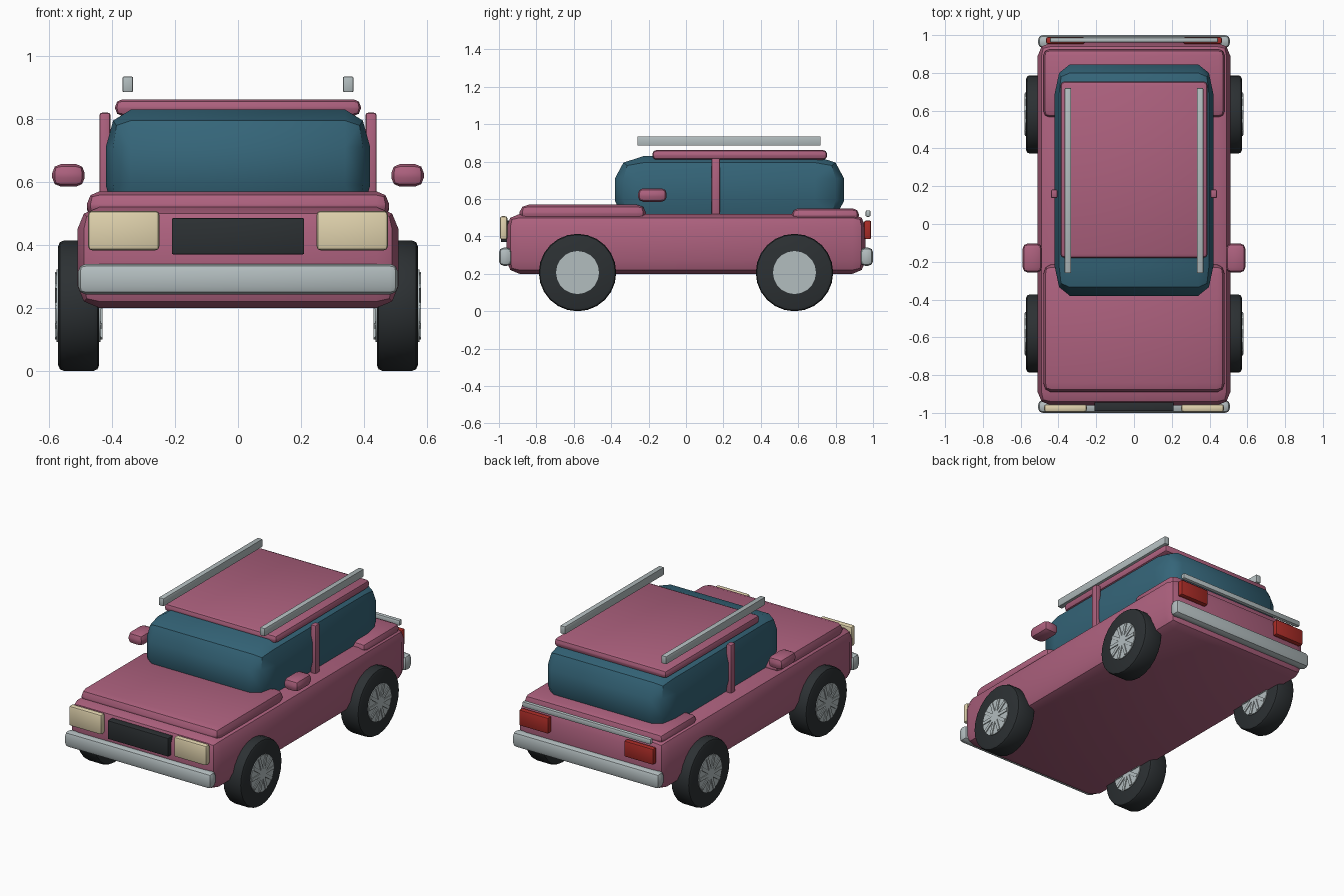
import bpy, bmesh
from math import pi, radians
from mathutils import Matrix, Vector

if "Cube" in bpy.data.objects:
    bpy.data.objects.remove(bpy.data.objects["Cube"])


def material(name, rgb):
    m = bpy.data.materials.new(name)
    m.diffuse_color = (*rgb, 1)
    m.use_nodes = True
    m.node_tree.nodes["Principled BSDF"].inputs["Base Color"].default_value = m.diffuse_color
    return m


PAINT = material("paint", (0.42, 0.12, 0.21))
GLASS = material("glass", (0.035, 0.13, 0.19))
CHROME = material("chrome", (0.45, 0.51, 0.52))
RUBBER = material("rubber", (0.025, 0.03, 0.033))
LAMP = material("lamp", (0.75, 0.65, 0.42))
RED = material("red_lens", (0.40, 0.025, 0.02))


def finish(name, bm, mat):
    bmesh.ops.recalc_face_normals(bm, faces=bm.faces[:])
    me = bpy.data.meshes.new(name)
    bm.to_mesh(me)
    bm.free()
    me.materials.append(mat)
    ob = bpy.data.objects.new(name, me)
    bpy.context.collection.objects.link(ob)
    bpy.context.view_layer.objects.active = ob
    ob.select_set(True)
    bpy.ops.object.shade_smooth_by_angle(angle=radians(40))
    ob.select_set(False)
    return ob


def box(name, mat, x, y, z, bevel=0.01, seg=2):
    """Rounded box from axis ranges; bevel may differ per axis."""
    b = Vector(bevel if isinstance(bevel, tuple) else (bevel,) * 3)
    lo, hi = Vector((x[0], y[0], z[0])), Vector((x[1], y[1], z[1]))
    bm = bmesh.new()
    bmesh.ops.create_cube(bm, size=1)
    size = hi - lo
    bmesh.ops.scale(bm, vec=[size[i] / b[i] for i in range(3)], verts=bm.verts)
    bmesh.ops.bevel(bm, geom=bm.edges[:], offset=1, segments=seg,
                    profile=0.5, affect='EDGES')
    bmesh.ops.scale(bm, vec=b, verts=bm.verts)
    bmesh.ops.translate(bm, vec=(lo + hi) / 2, verts=bm.verts)
    return finish(name, bm, mat)


def pair(name, mat, x, y, z, bevel=0.01, seg=2):
    box(name + "_right", mat, x, y, z, bevel, seg)
    box(name + "_left", mat, (-x[1], -x[0]), y, z, bevel, seg)


def cylinder(name, mat, centre, radius, depth, sides, bevel):
    bm = bmesh.new()
    bmesh.ops.create_cone(bm, cap_ends=True, segments=sides, radius1=radius,
                          radius2=radius, depth=depth)
    rims = [e for e in bm.edges if abs(e.verts[0].co.z - e.verts[1].co.z) < 1e-5]
    if bevel:
        bmesh.ops.bevel(bm, geom=rims, offset=bevel, segments=2, profile=0.5,
                        affect='EDGES')
    bmesh.ops.transform(bm, verts=bm.verts, matrix=Matrix.Translation(centre)
                        @ Matrix.Rotation(pi / 2, 4, 'Y'))
    return finish(name, bm, mat)


def spokes(name, mat, centre, count, length, depth):
    bm = bmesh.new()
    for i in range(count):
        bmesh.ops.create_cube(bm, size=1, matrix=Matrix.Translation(centre)
                              @ Matrix.Rotation(pi * i / count, 4, 'X')
                              @ Matrix.Diagonal((depth, length, 0.02, 1)))
    return finish(name, bm, mat)


# Bodywork
box("body", PAINT, (-0.51, 0.51), (-0.96, 0.96), (0.2, 0.52), 0.07)
box("hood", PAINT, (-0.48, 0.48), (-0.89, -0.215), (0.48, 0.57), (0.04, 0.05, 0.04))
box("trunk_lid", PAINT, (-0.48, 0.48), (0.565, 0.925), (0.48, 0.55), 0.033)

# Cabin, roof and door pillars
box("cabin_glass", GLASS, (-0.42, 0.42), (-0.38, 0.845), (0.47, 0.83), (0.08, 0.155, 0.12))
box("roof", PAINT, (-0.39, 0.39), (-0.18, 0.755), (0.81, 0.862), 0.022)
pair("roof_rail", CHROME, (0.333, 0.367), (-0.26, 0.72), (0.885, 0.935), 0.005)
pair("door_pillar", PAINT, (0.405, 0.44), (0.137, 0.182), (0.5, 0.82), 0.008)
pair("side_mirror", PAINT, (0.487, 0.59), (-0.257, -0.103), (0.585, 0.657), 0.028)

# Front and rear trim
box("front_bumper", CHROME, (-0.508, 0.508), (-1.0, -0.932), (0.243, 0.34), 0.025)
box("rear_bumper", CHROME, (-0.508, 0.508), (0.932, 1.0), (0.243, 0.34), 0.025)
box("grille", RUBBER, (-0.21, 0.21), (-0.99, -0.94), (0.37, 0.485), 0.004)
pair("headlight", LAMP, (0.25, 0.476), (-0.995, -0.955), (0.383, 0.508), 0.012)
pair("tail_light", RED, (0.262, 0.465), (0.953, 0.99), (0.385, 0.485), 0.009)
box("rear_trim_strip", CHROME, (-0.445, 0.445), (0.96, 0.987), (0.505, 0.54), 0.008)

# Wheels
for side, sx in (("right", 1), ("left", -1)):
    for end, y in (("front", -0.58), ("rear", 0.58)):
        c = (sx * 0.506, y, 0.207)
        tag = f"{end}_{side}"
        cylinder(f"{tag}_tyre", RUBBER, c, 0.207, 0.13, 24, 0.018)
        cylinder(f"{tag}_hub", CHROME, c, 0.115, 0.14, 20, 0)
        spokes(f"{tag}_spokes", CHROME, c, 5, 0.22, 0.15)
